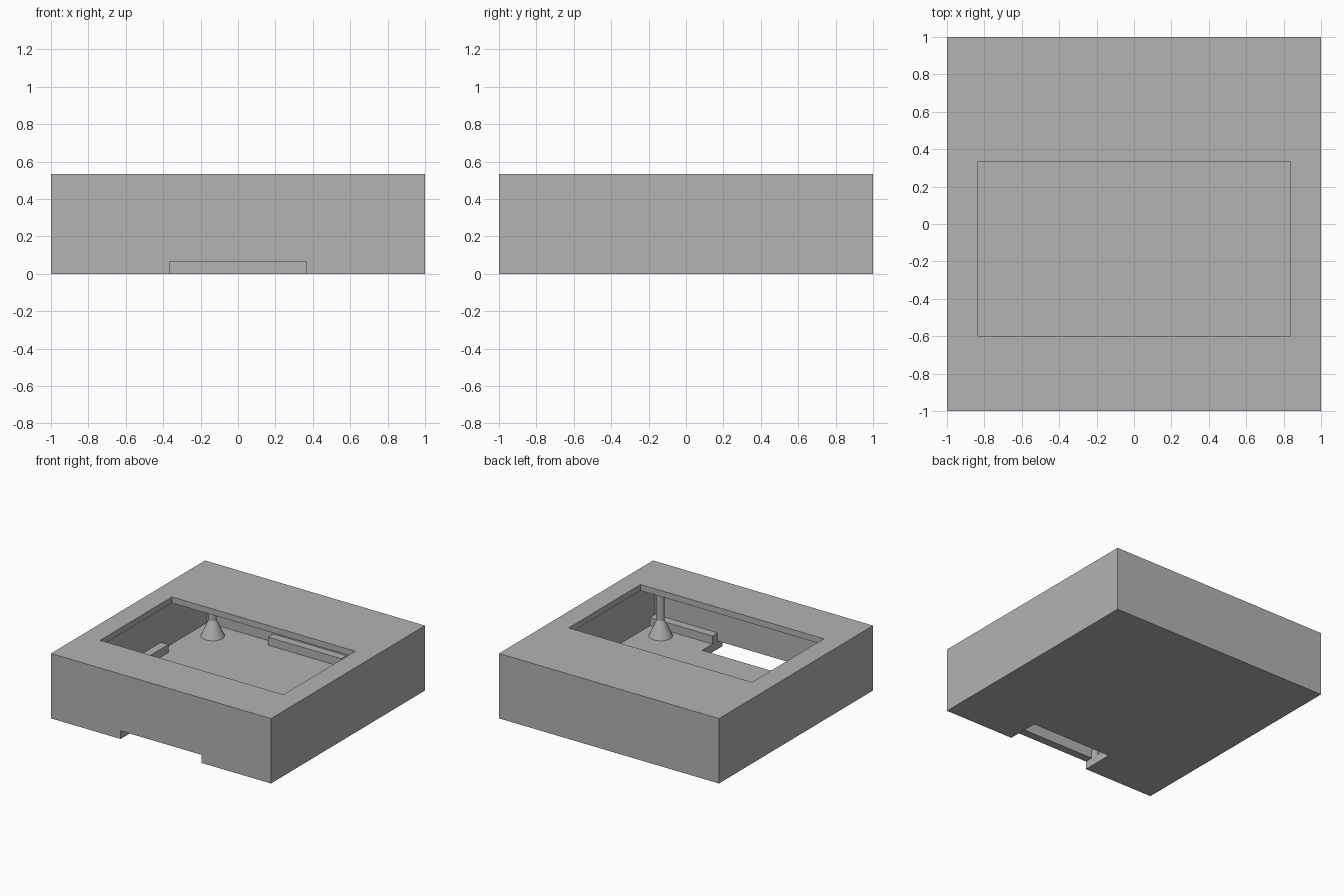
import bpy
from mathutils import Vector

cube = bpy.data.objects.get("Cube")
if cube:
    bpy.data.objects.remove(cube, do_unlink=True)

U = 2 / 30            # wall thickness, the module of the whole design
HEIGHT = 8 * U
INNER = 1 - U         # inner face of the walls
LID = 0.05            # thickness of the top plate
DOOR = 5.5 * U        # half width of the doorway

grey = bpy.data.materials.new("plain grey")
grey.use_nodes = True
colour = (0.45, 0.45, 0.45, 1)
grey.diffuse_color = colour
grey.node_tree.nodes["Principled BSDF"].inputs["Base Color"].default_value = colour


def finish(name):
    obj = bpy.context.object
    obj.name = name
    obj.data.materials.append(grey)
    return obj


def box(name, low, high):
    low, high = Vector(low), Vector(high)
    bpy.ops.mesh.primitive_cube_add(size=1, location=(low + high) / 2)
    obj = finish(name)
    obj.data.transform(Matrix_scale(high - low))
    return obj


def Matrix_scale(size):
    from mathutils import Matrix
    return Matrix.Diagonal((*size, 1))


def cut(target, low, high):
    cutter = box("cutter", low, high)
    cutter.hide_render = True
    mod = target.modifiers.new("cut", "BOOLEAN")
    mod.operation = "DIFFERENCE"
    mod.solver = "EXACT"
    mod.object = cutter
    bpy.context.view_layer.objects.active = target
    bpy.ops.object.modifier_apply(modifier=mod.name)
    bpy.data.objects.remove(cutter, do_unlink=True)


# Hollow case with a top window, a floor slot and a low doorway
case = box("case", (-1, -1, 0), (1, 1, HEIGHT))
cut(case, (-INNER, -INNER, U), (INNER, INNER, HEIGHT - LID))
cut(case, (-12.5 * U, -9 * U, HEIGHT - 2 * U), (12.5 * U, 5 * U, HEIGHT + U))
cut(case, (-DOOR, -INNER, -U), (DOOR, -11 * U, 1.5 * U))
cut(case, (-DOOR, -1 - U, -U), (DOOR, -INNER + U / 2, U))

# Low rails along the foot of the walls
RAIL = INNER - U
HALF = 5 * U
box("back_rail", (-HALF, RAIL, U), (HALF, INNER, 2 * U))
for side, s in (("left", 1), ("right", -1)):
    xs = sorted((s * RAIL, s * INNER))
    box(side + "_rail", (xs[0], -HALF, U), (xs[1], HALF, 2 * U))
    xs = sorted((s * DOOR, s * INNER))
    box(side + "_front_rail", (xs[0], -INNER, U), (xs[1], -RAIL, 2 * U))

# Corner posts with flared feet
CORNER = 11.5 * U
FOOT_TOP = 3 * U
POST_TOP = HEIGHT - LID
for side, s in (("left", 1), ("right", -1)):
    for end, t in (("front", -1), ("back", 1)):
        x, y = s * CORNER, t * CORNER
        bpy.ops.mesh.primitive_cone_add(
            vertices=32, radius1=0.09, radius2=0.03, depth=FOOT_TOP - U,
            location=(x, y, (FOOT_TOP + U) / 2))
        finish(f"{end}_{side}_post_foot")
        bpy.ops.object.shade_smooth_by_angle()
        bpy.ops.mesh.primitive_cylinder_add(
            vertices=32, radius=0.03, depth=POST_TOP - FOOT_TOP,
            location=(x, y, (POST_TOP + FOOT_TOP) / 2))
        finish(f"{end}_{side}_post")
        bpy.ops.object.shade_smooth_by_angle()
